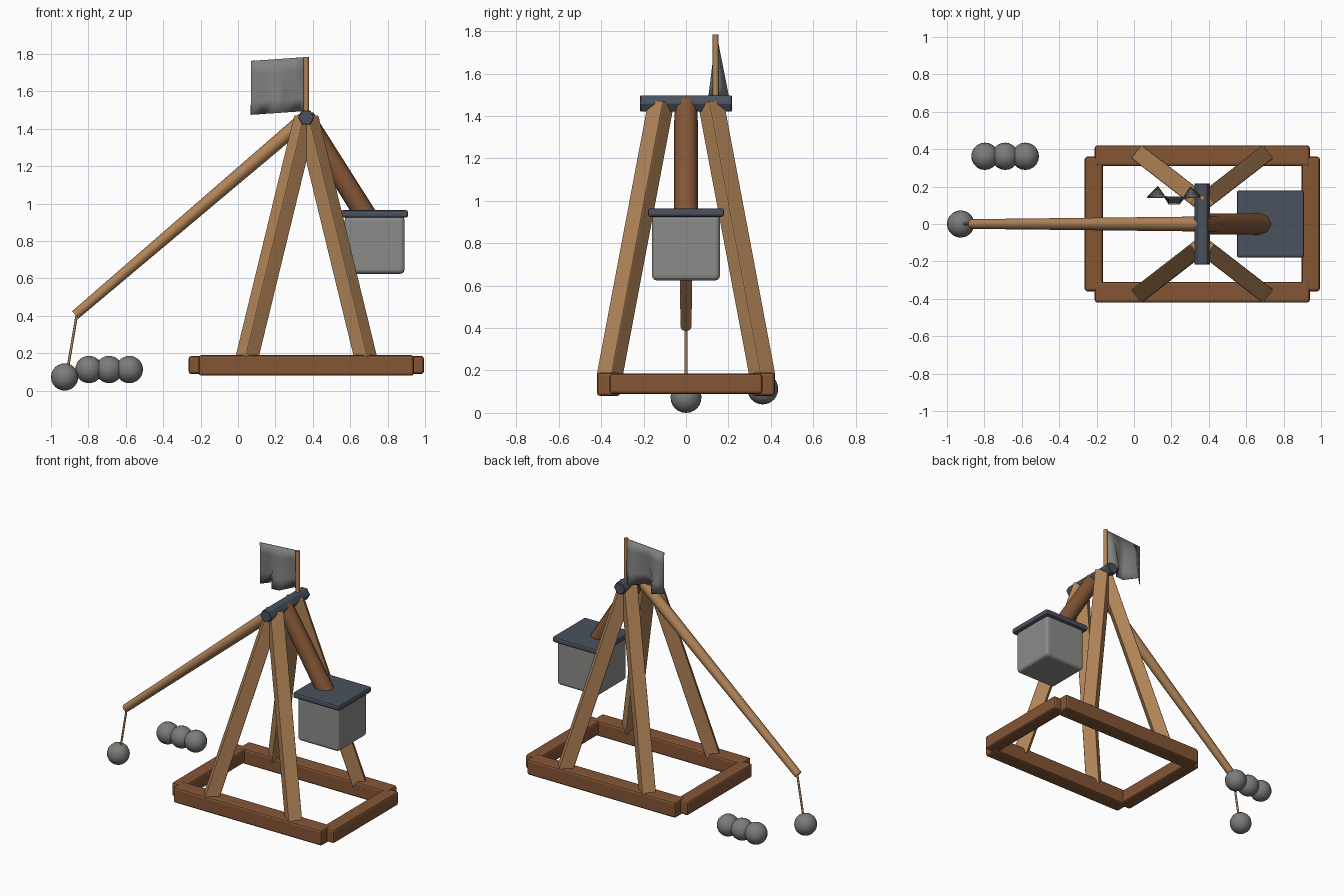
import bpy, bmesh, math
from mathutils import Vector

cube = bpy.data.objects.get("Cube")
if cube:
    bpy.data.objects.remove(cube, do_unlink=True)


def material(name, rgb):
    m = bpy.data.materials.new(name)
    m.use_nodes = True
    m.diffuse_color = (*rgb, 1)
    m.node_tree.nodes["Principled BSDF"].inputs["Base Color"].default_value = (*rgb, 1)
    return m


DARK_WOOD = material("dark wood", (0.23, 0.092, 0.036))
LIGHT_WOOD = material("light wood", (0.45, 0.235, 0.098))
IRON = material("dark iron", (0.07, 0.084, 0.112))
STONE = material("stone grey", (0.20, 0.20, 0.195))
WEIGHT = material("weight grey", (0.26, 0.26, 0.25))
CLOTH = material("cloth grey", (0.22, 0.22, 0.215))


def finish(name, bm, mat, bevel=0, segments=2, smooth=None):
    """Turn a bmesh into an object with colour, bevel and shading."""
    bmesh.ops.recalc_face_normals(bm, faces=bm.faces)
    mesh = bpy.data.meshes.new(name)
    bm.to_mesh(mesh)
    bm.free()
    ob = bpy.data.objects.new(name, mesh)
    bpy.context.collection.objects.link(ob)
    mesh.materials.append(mat)
    if bevel:
        mod = ob.modifiers.new("Bevel", "BEVEL")
        mod.width, mod.segments = bevel, segments
    if smooth:
        bpy.ops.object.select_all(action="DESELECT")
        ob.select_set(True)
        bpy.context.view_layer.objects.active = ob
        bpy.ops.object.shade_smooth_by_angle(angle=math.radians(smooth))
    return ob


def box(name, centre, size, mat, bevel, segments=2):
    bm = bmesh.new()
    bmesh.ops.create_cube(bm, size=1)
    bmesh.ops.scale(bm, vec=size, verts=bm.verts)
    bmesh.ops.translate(bm, vec=centre, verts=bm.verts)
    return finish(name, bm, mat, bevel, segments)


def place_between(ob, a, b):
    ob.location = (a + b) / 2
    ob.rotation_mode = "QUATERNION"
    ob.rotation_quaternion = (b - a).to_track_quat("Z", "Y")


def beam(name, a, b, width, mat, bevel):
    a, b = Vector(a), Vector(b)
    ob = box(name, (0, 0, 0), (width, width, (b - a).length), mat, bevel)
    place_between(ob, a, b)


def rod(name, a, b, r1, r2, mat, sides=8, bevel=0, smooth=50):
    a, b = Vector(a), Vector(b)
    bm = bmesh.new()
    bmesh.ops.create_cone(bm, cap_ends=True, segments=sides, radius1=r1,
                          radius2=r2, depth=(b - a).length)
    ob = finish(name, bm, mat, bevel, 1, smooth)
    place_between(ob, a, b)
    return ob


def ball(name, centre):
    bm = bmesh.new()
    bmesh.ops.create_uvsphere(bm, u_segments=20, v_segments=12, radius=0.073)
    bmesh.ops.translate(bm, vec=centre, verts=bm.verts)
    finish(name, bm, STONE, smooth=40)


PIVOT_X, PIVOT_Z = 0.365, 1.46

# Ground frame and the four splayed legs
for side, s in (("left", 1), ("right", -1)):
    box(f"{side}_base_beam", (0.365, s * 0.365, 0.135), (1.15, 0.11, 0.11), DARK_WOOD, 0.014)
    beam_x = PIVOT_X + s * 0.58
    box(f"{side}_cross_beam", (beam_x, 0, 0.137), (0.098, 0.72, 0.096), DARK_WOOD, 0.014)
for y in (-1, 1):
    for x in (-1, 1):
        name = ("front" if y < 0 else "back") + ("_left" if x > 0 else "_right") + "_leg"
        beam(name, (PIVOT_X + x * 0.32, y * 0.362, 0.165),
             (PIVOT_X + x * 0.005, y * 0.118, PIVOT_Z), 0.09, LIGHT_WOOD, 0.006)

# Axle, a hexagonal bar with points along x
axle = rod("axle", (PIVOT_X, 0.217, PIVOT_Z), (PIVOT_X, -0.217, PIVOT_Z),
           0.044, 0.044, IRON, 6, 0.004, None)
hex_turn = Vector((0, 1, 0)).rotation_difference(Vector((1, 0, 0)))
axle.rotation_quaternion = Vector((0, 0, 1)).rotation_difference(Vector((0, 1, 0)))
axle.data.transform(Vector((0, 1, 0)).rotation_difference(Vector((1, 0, 0))).to_matrix().to_4x4())

# Bent throwing arm
rod("long_arm", (-0.87, 0, 0.405), (PIVOT_X, 0, PIVOT_Z), 0.026, 0.04, LIGHT_WOOD)
rod("short_arm", (0.355, 0, PIVOT_Z), (0.70, 0, 0.91), 0.055, 0.058, DARK_WOOD)

# Counterweight
box("weight_box", (0.73, 0, 0.78), (0.32, 0.32, 0.31), WEIGHT, 0.022, 3)
box("weight_lid", (0.73, 0, 0.945), (0.36, 0.36, 0.04), IRON, 0.012)

# Sling with its shot, and a row of spare shots
rod("sling_rope", (-0.862, 0, 0.405), (-0.91, 0, 0.12), 0.007, 0.007, LIGHT_WOOD)
ball("sling_shot", (-0.927, 0, 0.073))
for i in range(3):
    ball(f"spare_shot_{i + 1}", (-0.797 + i * 0.108, 0.362, 0.113))

# Flag: a cloth whose folds deepen towards the lower edge
rod("flag_pole", (PIVOT_X, 0.14, 1.45), (PIVOT_X, 0.14, 1.785), 0.014, 0.014, LIGHT_WOOD)
COLS, ROWS = 5, 4
bm = bmesh.new()
bmesh.ops.create_grid(bm, x_segments=COLS, y_segments=ROWS, size=0.5)
for v in bm.verts:
    u, h = v.co.x + 0.5, v.co.y + 0.5
    fold = 0.06 * (1 - h) * math.sin(3 * math.pi * u)
    v.co = (0.07 + 0.29 * u, 0.143 + fold, 1.475 + 0.288 * h + 0.02 * u)
flag = finish("flag", bm, CLOTH, smooth=80)
solid = flag.modifiers.new("Solidify", "SOLIDIFY")
solid.thickness, solid.offset = 0.006, 0
